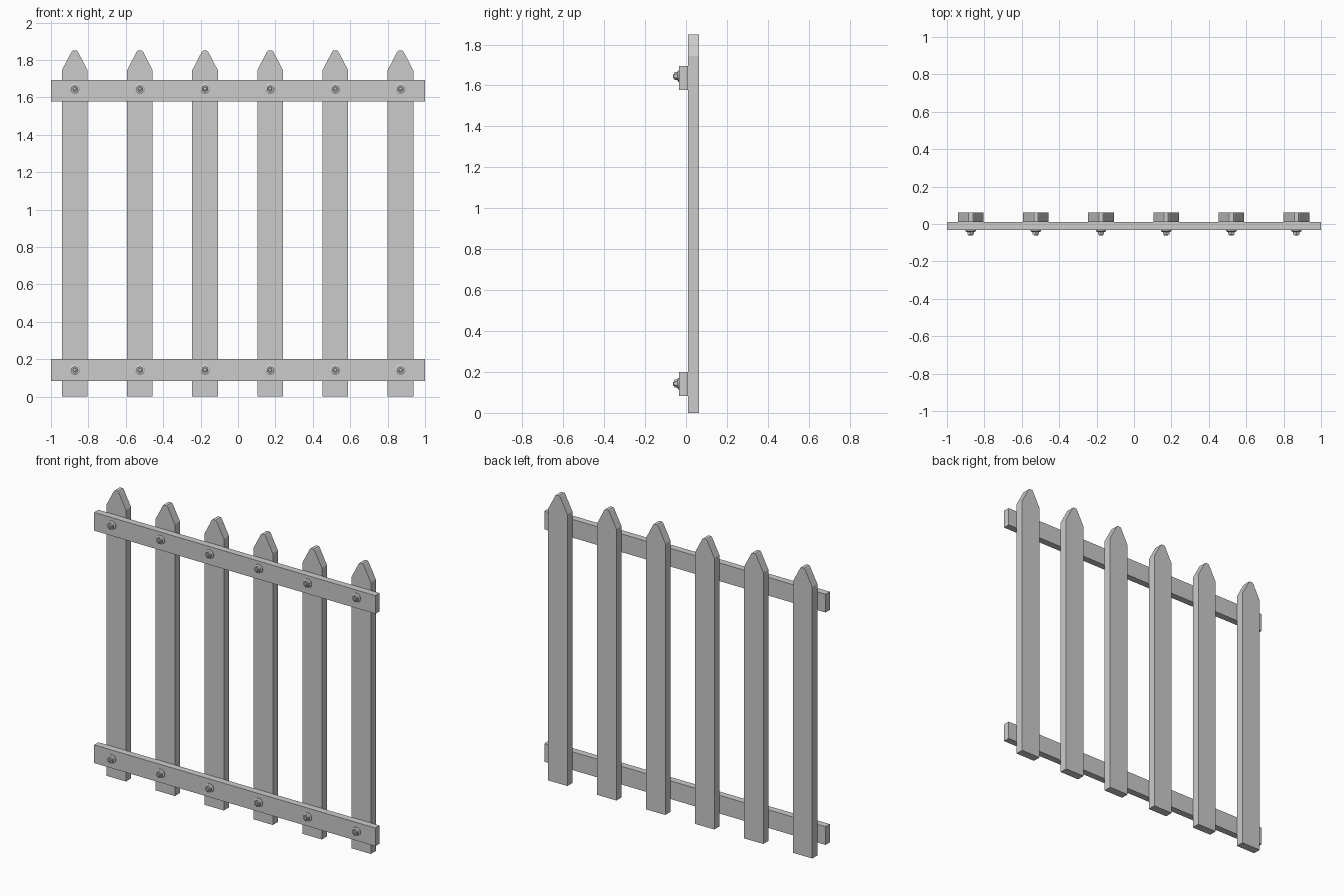
import bpy, bmesh
from math import pi
from mathutils import Matrix

if "Cube" in bpy.data.objects:
    bpy.data.objects.remove(bpy.data.objects["Cube"])

PICKET_X = [-0.873 + 0.3483 * i for i in range(6)]
Y_FRONT, Y_JOIN, Y_BACK = -0.033, 0.0105, 0.0625


def finish(name, bm):
    bmesh.ops.recalc_face_normals(bm, faces=bm.faces)
    mesh = bpy.data.meshes.new(name)
    bm.to_mesh(mesh)
    bm.free()
    obj = bpy.data.objects.new(name, mesh)
    bpy.context.collection.objects.link(obj)
    return obj


def board(name, outline, y0, y1):
    """Extrude an x-z outline from y0 to y1."""
    bm = bmesh.new()
    face = bm.faces.new([bm.verts.new((x, y0, z)) for x, z in outline])
    new = bmesh.ops.extrude_face_region(bm, geom=[face])["geom"]
    verts = [v for v in new if isinstance(v, bmesh.types.BMVert)]
    bmesh.ops.translate(bm, verts=verts, vec=(0, y1 - y0, 0))
    return finish(name, bm)


def disc(bm, sides, r_back, r_front, y_back, y_front):
    """Add a capped cone or cylinder pointing towards -y."""
    m = Matrix.Translation((0, (y_back + y_front) / 2, 0)) @ Matrix.Rotation(pi / 2, 4, "X")
    bmesh.ops.create_cone(bm, cap_ends=True, segments=sides, radius1=r_back,
                          radius2=r_front, depth=y_back - y_front, matrix=m)


# Pointed pickets
half = [(0.0685, 0), (0.0685, 1.745), (0.017, 1.844), (0.011, 1.85)]
profile = half + [(-x, z) for x, z in reversed(half)]
for x in PICKET_X:
    board("picket", profile, Y_JOIN, Y_BACK).location.x = x

# Horizontal rails
for name, z0, z1 in (("lower_rail", 0.083, 0.2), ("upper_rail", 1.577, 1.694)):
    board(name, [(-1, z0), (1, z0), (1, z1), (-1, z1)], Y_FRONT, Y_JOIN)

# Bolts: washer, hex nut and threaded stub sharing one mesh
bm = bmesh.new()
disc(bm, 16, 0.028, 0.028, Y_FRONT, -0.038)
disc(bm, 16, 0.028, 0.021, -0.038, -0.042)
disc(bm, 6, 0.02, 0.02, -0.042, -0.055)
disc(bm, 12, 0.011, 0.011, -0.055, -0.060)
disc(bm, 12, 0.011, 0.008, -0.060, -0.0625)
first = finish("bolt", bm)
first.location = (PICKET_X[0], 0, 0.143)
for x in PICKET_X:
    for z in (0.143, 1.646):
        if (x, z) != (PICKET_X[0], 0.143):
            bolt = bpy.data.objects.new("bolt", first.data)
            bolt.location = (x, 0, z)
            bpy.context.collection.objects.link(bolt)
